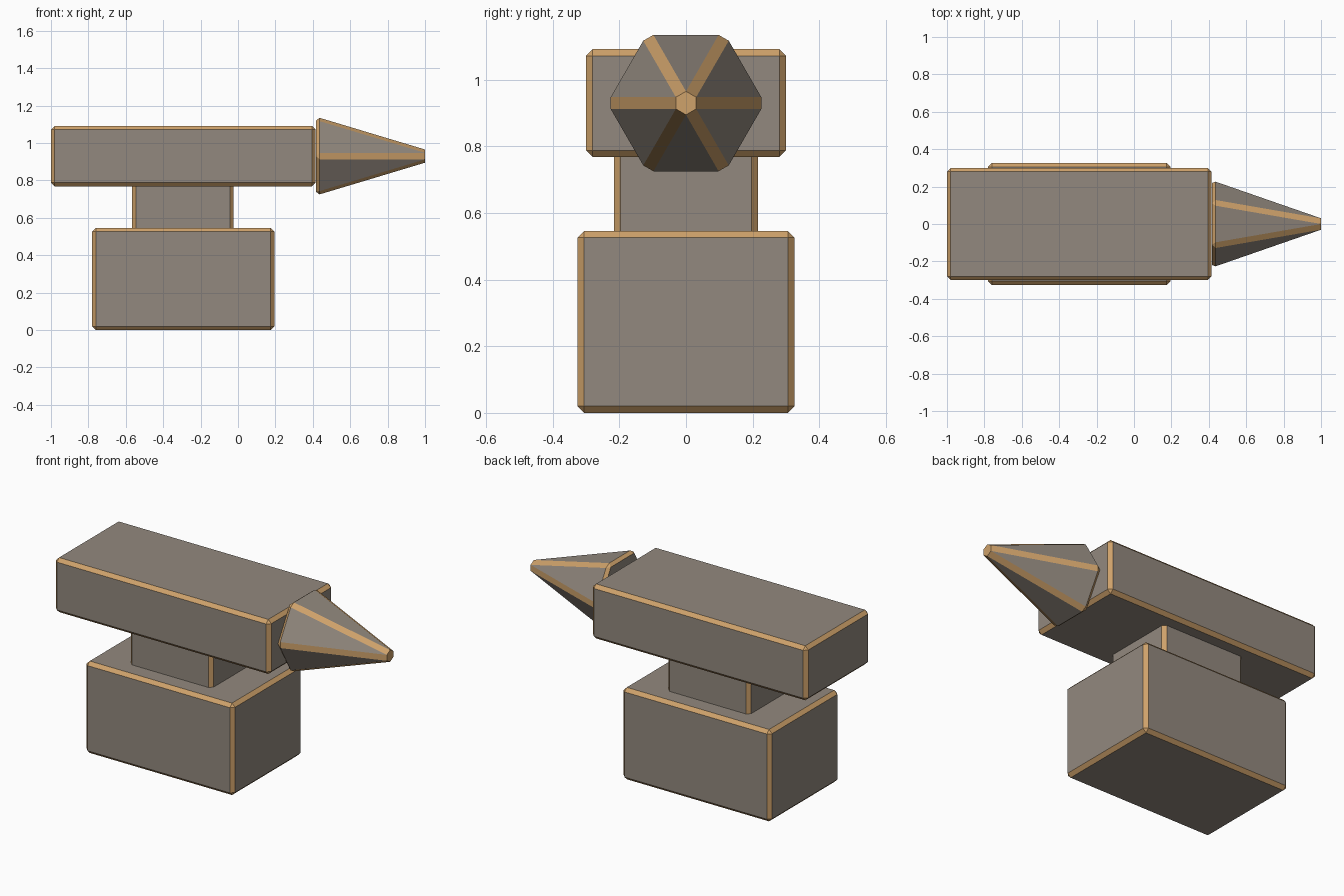
import bpy, bmesh, math
from mathutils import Matrix

if "Cube" in bpy.data.objects:
    bpy.data.objects.remove(bpy.data.objects["Cube"])


def material(name, rgb):
    m = bpy.data.materials.new(name)
    m.diffuse_color = (*rgb, 1.0)
    m.use_nodes = True
    m.node_tree.nodes["Principled BSDF"].inputs["Base Color"].default_value = m.diffuse_color
    return m


STEEL = material("dull_steel", (0.29, 0.25, 0.21))
EDGE = material("worn_edge", (0.62, 0.36, 0.145))


def finish(name, bm):
    """Make the object and chamfer every edge in the worn edge colour."""
    bmesh.ops.recalc_face_normals(bm, faces=bm.faces)
    mesh = bpy.data.meshes.new(name)
    bm.to_mesh(mesh)
    bm.free()
    mesh.materials.append(STEEL)
    mesh.materials.append(EDGE)
    ob = bpy.data.objects.new(name, mesh)
    bpy.context.collection.objects.link(ob)
    bev = ob.modifiers.new("worn_edges", 'BEVEL')
    bev.width = 0.02
    bev.segments = 1
    bev.limit_method = 'NONE'
    bev.material = 1
    return ob


def block(name, x0, x1, half_y, z0, z1):
    bm = bmesh.new()
    mat = Matrix.Translation(((x0 + x1) / 2, 0, (z0 + z1) / 2)) @ \
        Matrix.Diagonal((x1 - x0, 2 * half_y, z1 - z0, 1))
    bmesh.ops.create_cube(bm, size=1, matrix=mat)
    return finish(name, bm)


# Stacked blocks (the neck is sunk into its neighbours)
block("base", -0.78, 0.195, 0.326, 0.0, 0.546)
block("neck", -0.566, -0.023, 0.216, 0.50, 0.82)
block("body", -1.0, 0.415, 0.30, 0.768, 1.092)

# Six-sided horn; the chamfer blunts its point at x = 1
bm = bmesh.new()
depth, start = 0.70, 0.417
bmesh.ops.create_cone(
    bm, cap_ends=True, segments=6, radius1=0.243, radius2=0.0, depth=depth,
    matrix=Matrix.Translation((start + depth / 2, 0, 0.93)) @
    Matrix.Rotation(math.pi / 2, 4, 'Y'))
bmesh.ops.remove_doubles(bm, verts=bm.verts, dist=1e-4)
finish("horn", bm)
